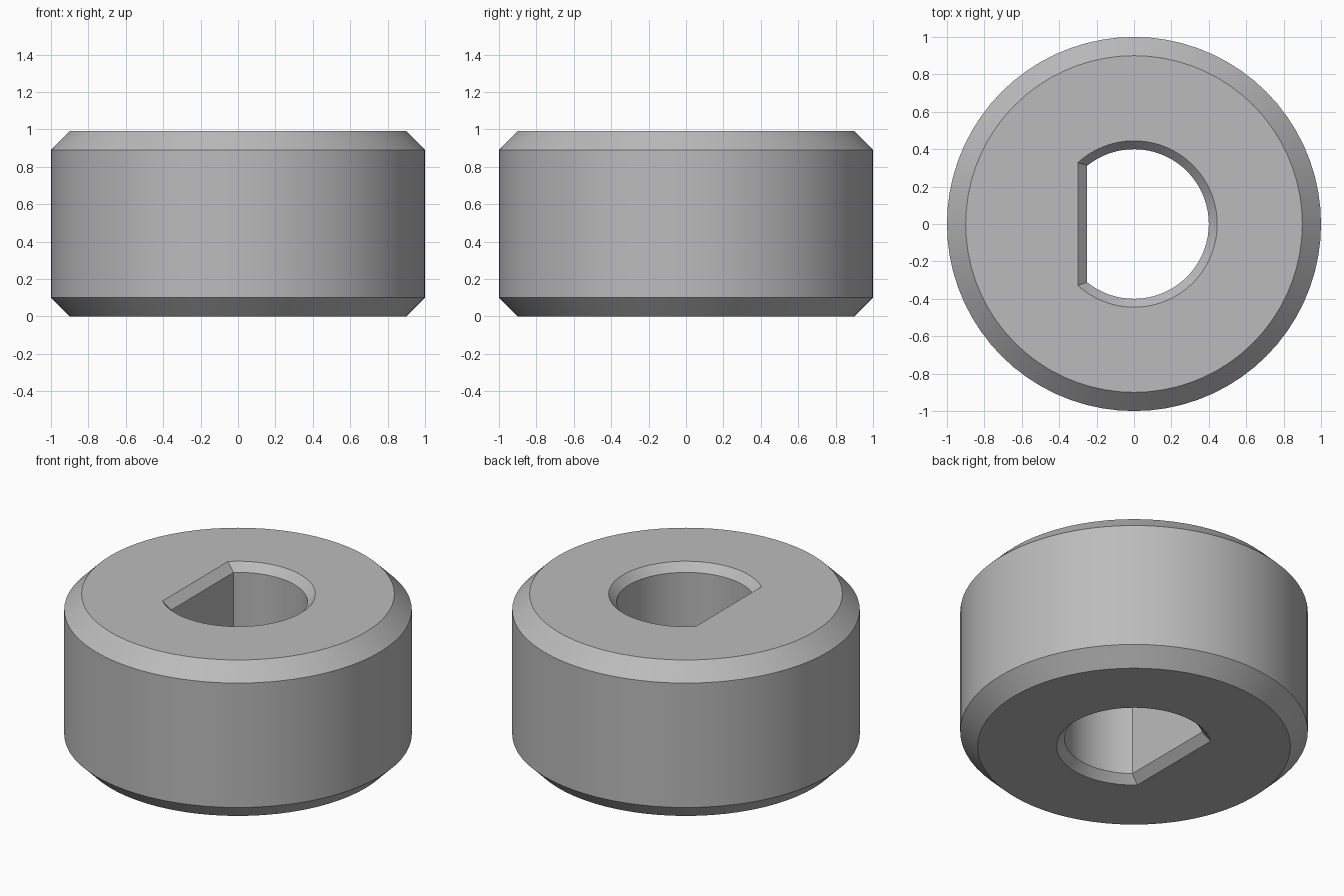
import bpy, bmesh, math

if "Cube" in bpy.data.objects:
    bpy.data.objects.remove(bpy.data.objects["Cube"])

SEG = 72                    # segments around the collar
ARC = 52                    # of these, segments along the round part of the bore
HEIGHT = 0.99

steel = bpy.data.materials.new("steel grey")
steel.diffuse_color = (0.5, 0.5, 0.5, 1)
steel.use_nodes = True
steel.node_tree.nodes["Principled BSDF"].inputs["Base Color"].default_value = steel.diffuse_color


def circle(r):
    """Full circle, starting at the lower bore corner."""
    start = -math.pi * ARC / SEG
    return [(r * math.cos(start + 2 * math.pi * i / SEG),
             r * math.sin(start + 2 * math.pi * i / SEG)) for i in range(SEG)]


def d_shape(r, flat):
    """Circle cut off by a flat at x = -flat, with matching point order."""
    a = math.acos(-flat / r)
    pts = [(r * math.cos(-a + 2 * a * i / ARC),
            r * math.sin(-a + 2 * a * i / ARC)) for i in range(ARC + 1)]
    y, n = r * math.sin(a), SEG - ARC
    pts += [(-flat, y - 2 * y * i / n) for i in range(1, n)]
    return pts


# Closed sequence of rings: outer wall with chamfers, then D bore with chamfers
sections = [
    (circle(0.90), 0.0), (circle(1.0), 0.10),
    (circle(1.0), HEIGHT - 0.10), (circle(0.90), HEIGHT),
    (d_shape(0.445, 0.30), HEIGHT), (d_shape(0.40, 0.25), HEIGHT - 0.05),
    (d_shape(0.40, 0.25), 0.05), (d_shape(0.445, 0.30), 0.0),
]

bm = bmesh.new()
rings = [[bm.verts.new((x, y, z)) for x, y in pts] for pts, z in sections]
for k, lower in enumerate(rings):
    upper = rings[(k + 1) % len(rings)]
    for i in range(SEG):
        j = (i + 1) % SEG
        bm.faces.new((lower[i], lower[j], upper[j], upper[i]))
bmesh.ops.recalc_face_normals(bm, faces=bm.faces)

mesh = bpy.data.meshes.new("shaft_collar")
bm.to_mesh(mesh)
bm.free()
mesh.materials.append(steel)
collar = bpy.data.objects.new("shaft_collar", mesh)
bpy.context.collection.objects.link(collar)

# Smooth round walls, sharp chamfer edges
bpy.context.view_layer.objects.active = collar
collar.select_set(True)
bpy.ops.object.shade_smooth_by_angle(angle=math.radians(25))
